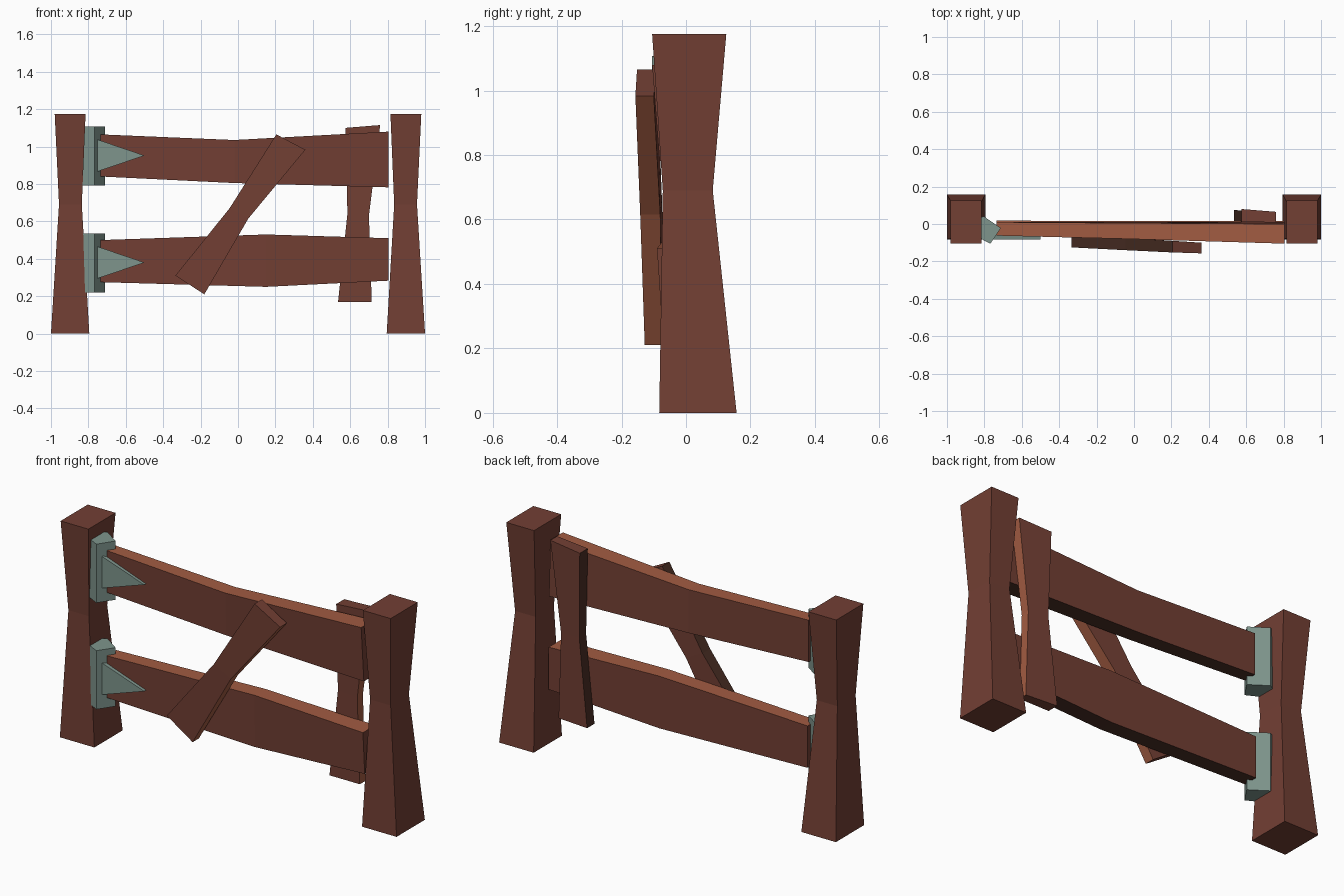
import bpy, bmesh

if "Cube" in bpy.data.objects:
    bpy.data.objects.remove(bpy.data.objects["Cube"])

def material(name, rgb):
    m = bpy.data.materials.new(name)
    m.diffuse_color = (*rgb, 1)
    m.use_nodes = True
    m.node_tree.nodes["Principled BSDF"].inputs["Base Color"].default_value = m.diffuse_color
    return m

BROWN = material("brown wood", (0.17, 0.05, 0.034))
LIGHT = material("light wood edge", (0.36, 0.105, 0.054))
DARK = material("dark wood edge", (0.07, 0.028, 0.018))
METAL = material("grey green metal", (0.21, 0.30, 0.265))

def loft(name, loops, mats, side_mats=None):
    """Skin a stack of equal-sized loops and cap both ends."""
    bm = bmesh.new()
    rows = [[bm.verts.new(p) for p in loop] for loop in loops]
    n = len(rows[0])
    for a, b in zip(rows, rows[1:]):
        for i in range(n):
            j = (i + 1) % n
            f = bm.faces.new((a[i], a[j], b[j], b[i]))
            f.material_index = side_mats[i] if side_mats else 0
    bm.faces.new(rows[0])
    bm.faces.new(rows[-1])
    bmesh.ops.recalc_face_normals(bm, faces=bm.faces)
    me = bpy.data.meshes.new(name)
    bm.to_mesh(me)
    bm.free()
    for m in mats:
        me.materials.append(m)
    ob = bpy.data.objects.new(name, me)
    bpy.context.collection.objects.link(ob)
    return ob

def board(name, sections):
    """Section: dark-edge (x, z), light-edge (x, z), then front/back y at each edge."""
    loops = []
    for a, b, fa, fb, ba, bb in sections:
        loops.append([(a[0], fa, a[1]), (b[0], fb, b[1]),
                      (b[0], bb, b[1]), (a[0], ba, a[1])])
    return loft(name, loops, [BROWN, LIGHT, DARK], [0, 1, 0, 2])

# Waisted posts
for side, s in (("left", -1), ("right", 1)):
    loft(side + "_post", [
        [(s * x0, y0, z), (s * x1, y0, z), (s * x1, y1, z), (s * x0, y1, z)]
        for x0, x1, y0, y1, z in ((0.795, 1.0, -0.083, 0.157, 0),
                                  (0.835, 0.957, -0.072, 0.083, 0.69),
                                  (0.815, 0.98, -0.105, 0.125, 1.175))], [BROWN])

# Rails
board("upper_rail", [
    ((-0.735, 0.84), (-0.735, 1.065), -0.062, -0.062, 0.01, 0.01),
    ((-0.02, 0.805), (-0.02, 1.035), -0.072, -0.08, 0.01, 0.005),
    ((0.805, 0.782), (0.805, 1.08), -0.082, -0.105, 0.012, 0.0)])
board("lower_rail", [
    ((-0.735, 0.275), (-0.735, 0.5), -0.062, -0.062, 0.018, 0.018),
    ((0.15, 0.25), (0.15, 0.53), -0.07, -0.075, 0.015, 0.015),
    ((0.805, 0.283), (0.805, 0.51), -0.075, -0.09, 0.015, 0.015)])

# Upright batten on the back
board("back_batten", [
    ((0.535, 0.17), (0.715, 0.17), 0.012, 0.012, 0.075, 0.06),
    ((0.585, 0.64), (0.7, 0.63), 0.012, 0.012, 0.07, 0.06),
    ((0.575, 1.1), (0.76, 1.115), 0.012, 0.008, 0.08, 0.065)])

# Diagonal brace on the front
board("diagonal_brace", [
    ((-0.335, 0.31), (-0.18, 0.21), -0.125, -0.128, -0.065, -0.075),
    ((-0.045, 0.67), (0.055, 0.615), -0.14, -0.142, -0.075, -0.08),
    ((0.205, 1.065), (0.36, 0.983), -0.152, -0.157, -0.09, -0.1)])

# Hinges: five-sided barrel and pointed strap
BARREL = [(-0.712, -0.022), (-0.768, -0.105), (-0.852, -0.062),
          (-0.855, 0.01), (-0.805, 0.042)]
for level, z in (("upper", 0.952), ("lower", 0.38)):
    loft(level + "_hinge_barrel",
         [[(x, y, z + d) for x, y in BARREL] for d in (-0.16, 0.155)], [METAL])
    loft(level + "_hinge_strap",
         [[(-0.75, y, z + 0.085), (-0.75, y, z - 0.085), (-0.5, y, z)]
          for y in (-0.082, -0.055)], [METAL])
